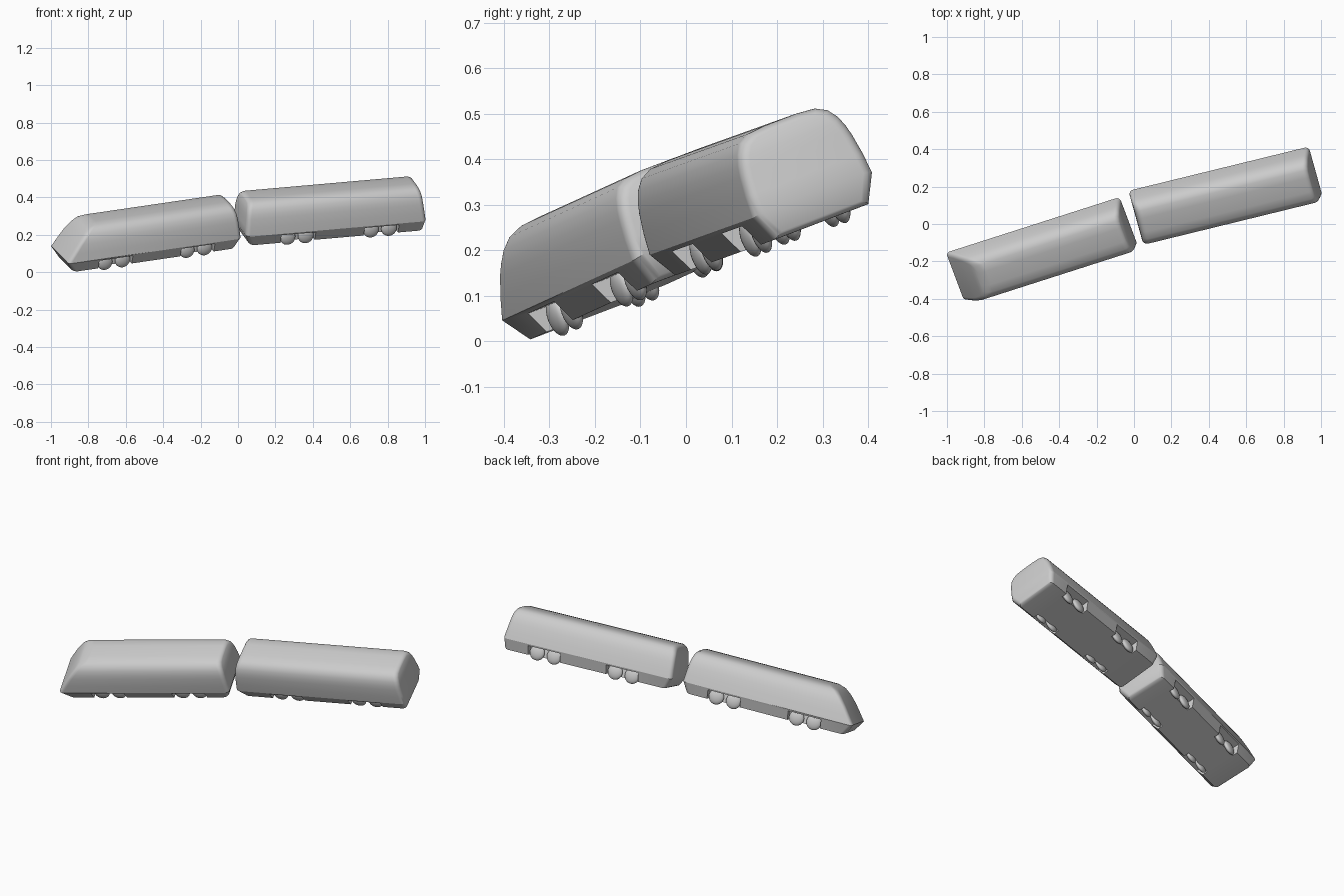
import bpy, bmesh, math
from mathutils import Vector, Matrix

if "Cube" in bpy.data.objects:
    bpy.data.objects.remove(bpy.data.objects["Cube"])

# Half cross-section of a carriage (y, z): floor, belt line, side, shoulder, roof
SECTION = [(.115, 0), (.145, .062), (.142, .11), (.136, .155), (.131, .178),
           (.122, .203), (.107, .225), (.083, .238), (.04, .242)]
MID_Z = .11


def frame(u, w, side, up):
    """Matrix of a carriage: x along the train, y across, z up from the floor."""
    u = Vector(u).normalized()
    v = Vector(w).cross(u).normalized()
    w = u.cross(v)
    m = Matrix((u, v, w)).transposed().to_4x4()
    m.translation = v * side + w * up
    return m


def lookup(profile, z):
    for (z0, a), (z1, b) in zip(profile, profile[1:]):
        if z <= z1:
            return a + (b - a) * (z - z0) / (z1 - z0)
    return profile[-1][1]


def finish(bm, name, matrix):
    bmesh.ops.recalc_face_normals(bm, faces=bm.faces)
    me = bpy.data.meshes.new(name)
    bm.to_mesh(me)
    bm.free()
    ob = bpy.data.objects.new(name, me)
    bpy.context.collection.objects.link(ob)
    ob.matrix_world = matrix
    return ob


def smooth(ob, angle):
    bpy.ops.object.select_all(action='DESELECT')
    ob.select_set(True)
    bpy.context.view_layer.objects.active = ob
    bpy.ops.object.shade_smooth_by_angle(angle=math.radians(angle))


def carriage_body(name, matrix, x0, x1, start, end, radius=.024, steps=5):
    """Loft the section between two shaped ends with rounded rims."""
    bm = bmesh.new()
    n = len(SECTION)

    def ring(x_end, profile, sign, t):
        inset = radius * (1 - math.sin(t))
        back = radius * (1 - math.cos(t))
        sy, sz = 1 - inset / .145, 1 - inset * .6 / .13
        right, left = [], []
        for y, z in SECTION:
            zz = MID_Z + (z - MID_Z) * sz
            x = x_end + sign * (lookup(profile, zz) + back)
            right.append(bm.verts.new((x, y * sy, zz)))
            left.append(bm.verts.new((x, -y * sy, zz)))
        return right + left[::-1]

    angles = [math.pi / 2 * k / steps for k in range(steps + 1)]
    rings = [ring(x0, start, 1, t) for t in angles]
    rings += [ring(x1, end, -1, t) for t in reversed(angles)]
    for a, b in zip(rings, rings[1:]):
        for i in range(2 * n):
            j = (i + 1) % (2 * n)
            bm.faces.new((a[i], a[j], b[j], b[i]))
    # end faces as strips across the carriage
    for r in (rings[0], rings[-1]):
        for i in range(n - 1):
            bm.faces.new((r[i], r[i + 1], r[2 * n - 2 - i], r[2 * n - 1 - i]))
    return finish(bm, name, matrix)


def cut_wheel_bays(body, name, matrix, positions):
    """Notch the skirt around each pair of wheels, on both sides."""
    bm = bmesh.new()
    for a, b in zip(positions[::2], positions[1::2]):
        for side in (1, -1):
            m = Matrix.Translation(((a + b) / 2, side * .135, .01))
            m = m @ Matrix.Diagonal((b - a + .09, .1, .085, 1))
            bmesh.ops.create_cube(bm, size=1, matrix=m)
    cutter = finish(bm, name, matrix)
    cutter.hide_render = True
    cutter.hide_viewport = True
    mod = body.modifiers.new("wheel_bays", 'BOOLEAN')
    mod.operation = 'DIFFERENCE'
    mod.solver = 'EXACT'
    mod.object = cutter
    bpy.context.view_layer.objects.active = body
    bpy.ops.object.modifier_apply(modifier=mod.name)
    bpy.data.objects.remove(cutter)


def wheels(name, matrix, positions):
    """Domed wheels on both sides."""
    for k, x in enumerate(positions):
        for side, tag in ((1, "left"), (-1, "right")):
            bm = bmesh.new()
            bmesh.ops.create_uvsphere(bm, u_segments=24, v_segments=14, radius=1)
            bmesh.ops.scale(bm, vec=(.043, .018, .043), verts=bm.verts)
            local = Matrix.Translation((x, side * .095, .021))
            smooth(finish(bm, f"{name}_{tag}_{k + 1}", matrix @ local), 60)


def carriage(name, matrix, x0, x1, start, end, positions):
    body = carriage_body(f"{name}_carriage", matrix, x0, x1, start, end)
    cut_wheel_bays(body, f"{name}_bay_cutter", matrix, positions)
    smooth(body, 29)
    wheels(f"{name}_wheel", matrix, positions)


flat_end = [(0, .03), (.062, 0), (.155, .008), (.202, .015), (.242, .03)]
tail_end = [(0, .012), (.062, 0), (.155, .012), (.202, .018), (.242, .03)]
nose_end = [(0, .043), (.062, 0), (.155, .07), (.202, .112), (.225, .138), (.242, .175)]

# Leading carriage with sloped nose
front = frame((.943, .302, .138), (-.018, -.361, .933), .10, .145)
carriage("front", front, -.978, .010, nose_end, flat_end, (-.75, -.65, -.285, -.185))

# Trailing carriage
rear = frame((.968, .237, .085), (.005, -.3545, .935), .122, .144)
carriage("rear", rear, .038, 1.035, flat_end, tail_end, (.28, .38, .74, .84))
